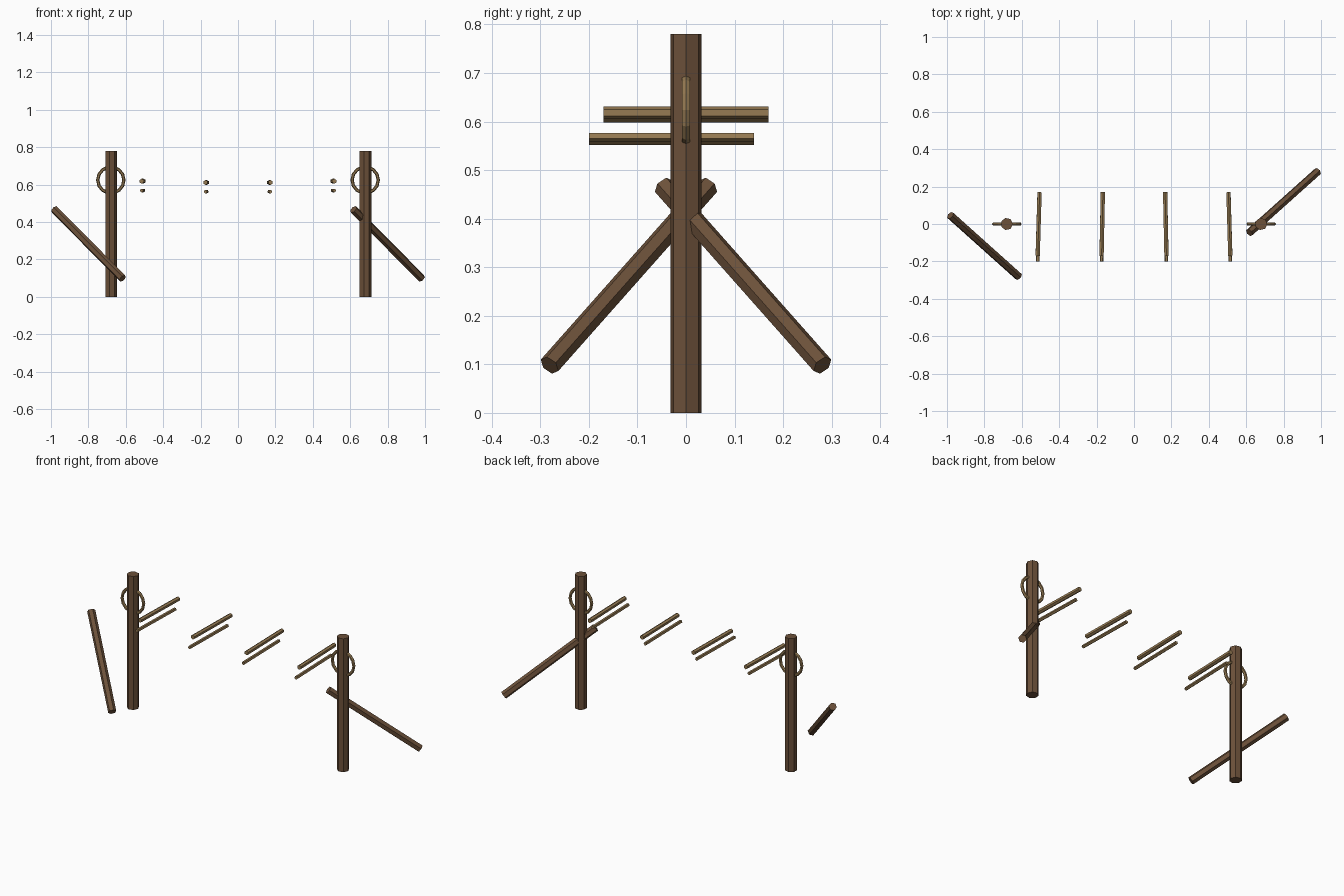
import bpy, bmesh, math
from mathutils import Vector, Matrix

if "Cube" in bpy.data.objects:
    bpy.data.objects.remove(bpy.data.objects["Cube"])


def material(name, rgb):
    m = bpy.data.materials.new(name)
    m.diffuse_color = (*rgb, 1.0)
    m.use_nodes = True
    m.node_tree.nodes["Principled BSDF"].inputs["Base Color"].default_value = m.diffuse_color
    return m


WOOD = material("dark brown wood", (0.15, 0.082, 0.042))
ROPE = material("tan rope", (0.30, 0.195, 0.085))


def finish(bm, name, mat):
    bmesh.ops.recalc_face_normals(bm, faces=bm.faces)
    me = bpy.data.meshes.new(name)
    bm.to_mesh(me)
    bm.free()
    me.materials.append(mat)
    ob = bpy.data.objects.new(name, me)
    bpy.context.collection.objects.link(ob)
    return ob


def rod(name, a, b, r, sides, mat, spin=0.0):
    """Flat-sided capped rod from a to b."""
    a, b = Vector(a), Vector(b)
    d = b - a
    bm = bmesh.new()
    bmesh.ops.create_cone(bm, cap_ends=True, segments=sides,
                          radius1=r, radius2=r, depth=d.length)
    rot = Vector((0, 0, 1)).rotation_difference(d).to_matrix().to_4x4()
    bm.transform(Matrix.Translation((a + b) / 2) @ rot @ Matrix.Rotation(spin, 4, 'Z'))
    return finish(bm, name, mat)


def ring(name, centre, major, minor, n, m, mat):
    """Low-poly torus lying in the xz plane."""
    bm = bmesh.new()
    loops = []
    for i in range(n):
        t = 2 * math.pi * i / n
        loop = []
        for j in range(m):
            p = 2 * math.pi * j / m
            q = major + minor * math.cos(p)
            loop.append(bm.verts.new(Vector(centre) + Vector(
                (q * math.cos(t), minor * math.sin(p), q * math.sin(t)))))
        loops.append(loop)
    for i in range(n):
        u, v = loops[i], loops[(i + 1) % n]
        for j in range(m):
            k = (j + 1) % m
            bm.faces.new((u[j], u[k], v[k], v[j]))
    return finish(bm, name, mat)


for s, side in ((-1, "left"), (1, "right")):
    # upright post; spin puts one corner towards +x
    post = rod(f"{side}_post", (s * 0.68, 0, 0), (s * 0.68, 0, 0.78), 0.033, 7, WOOD)
    v = max(post.data.vertices, key=lambda v: v.co.y)
    ang = math.atan2(v.co.y, v.co.x - s * 0.68)
    c = Matrix.Translation((s * 0.68, 0, 0))
    post.data.transform(c @ Matrix.Rotation(-ang, 4, 'Z') @ c.inverted())

    # rope loop around the post
    ring(f"{side}_rope_loop", (s * 0.68, 0, 0.624), 0.070, 0.009, 14, 6, ROPE)

    # hanging rods, in pairs
    for x, skew, zu, zl, n in ((0.51, 0.005, 0.618, 0.568, "outer"),
                               (0.17, 0.0035, 0.611, 0.562, "inner")):
        rod(f"{side}_{n}_upper_rod", (s * (x + skew), -0.17, zu),
            (s * (x - skew), 0.17, zu), 0.013, 6, ROPE)
        rod(f"{side}_{n}_lower_rod", (s * (x + skew), -0.20, zl),
            (s * (x - skew), 0.14, zl), 0.010, 5, ROPE)

# slanted braces beside the posts
rod("left_brace", (-0.617, -0.281, 0.098), (-0.982, 0.046, 0.467), 0.022, 6, WOOD)
rod("right_brace", (0.982, 0.281, 0.098), (0.617, -0.046, 0.467), 0.022, 6, WOOD)
